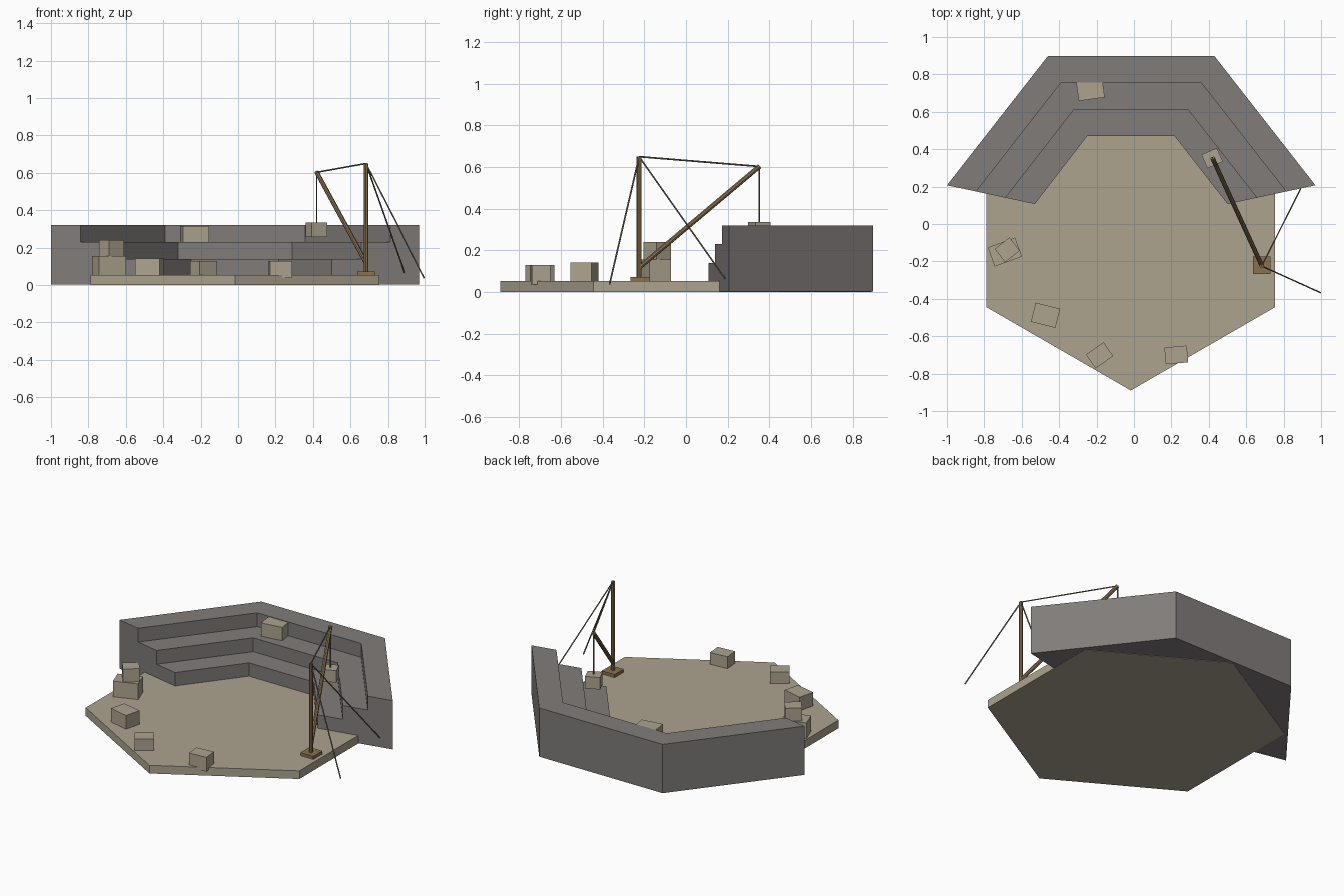
import bpy, math
from mathutils import Vector

if "Cube" in bpy.data.objects:
    bpy.data.objects.remove(bpy.data.objects["Cube"])


def material(name, rgb):
    m = bpy.data.materials.new(name)
    m.diffuse_color = (*rgb, 1.0)
    m.use_nodes = True
    m.node_tree.nodes["Principled BSDF"].inputs["Base Color"].default_value = m.diffuse_color
    return m


SAND = material("sandstone", (0.413, 0.371, 0.275))
GREY = material("grey stone", (0.216, 0.202, 0.193))
WOOD = material("brown timber", (0.25, 0.165, 0.08))
ROPE = material("rope", (0.19, 0.17, 0.125))


def mesh_object(name, verts, faces, mat):
    me = bpy.data.meshes.new(name)
    me.from_pydata(verts, [], faces)
    me.materials.append(mat)
    ob = bpy.data.objects.new(name, me)
    bpy.context.collection.objects.link(ob)
    return ob


def box(name, x, y, z0, z1, sx, sy, angle, mat):
    bpy.ops.mesh.primitive_cube_add(size=1, location=(x, y, (z0 + z1) / 2),
                                    rotation=(0, 0, math.radians(angle)))
    ob = bpy.context.object
    ob.name = name
    ob.scale = (sx, sy, z1 - z0)
    ob.data.materials.append(mat)


def rod(name, a, b, radius, sides, mat):
    a, b = Vector(a), Vector(b)
    d = b - a
    bpy.ops.mesh.primitive_cylinder_add(vertices=sides, radius=radius, depth=d.length,
                                        location=(a + b) / 2)
    ob = bpy.context.object
    ob.name = name
    ob.rotation_euler = d.to_track_quat('Z', 'Y').to_euler()
    ob.data.materials.append(mat)


# Hexagonal paved floor
ring = [(-0.017 + 0.89 * math.sin(k * math.pi / 3), -0.89 * math.cos(k * math.pi / 3))
        for k in range(6)]
mesh_object("floor", [(x, y, z) for z in (0, 0.053) for x, y in ring],
            [tuple(range(5, -1, -1)), tuple(range(6, 12))]
            + [(k, (k + 1) % 6, (k + 1) % 6 + 6, k + 6) for k in range(6)], SAND)

# Stepped wall: one stair section swept along four stations (outer point, inner point)
stations = [((-1.0, 0.207), (-0.53, 0.107)), ((-0.46, 0.898), (-0.25, 0.47)),
            ((0.43, 0.898), (0.217, 0.47)), ((0.97, 0.207), (0.50, 0.107))]
section = [(0, 0.002), (0, 0.32), (1 / 3, 0.32), (1 / 3, 0.23),
           (2 / 3, 0.23), (2 / 3, 0.14), (1, 0.14), (1, 0.002)]
n = len(section)
verts = [(o[0] + (i[0] - o[0]) * t, o[1] + (i[1] - o[1]) * t, z)
         for o, i in stations for t, z in section]
faces = [(s * n + k, s * n + (k + 1) % n, (s + 1) * n + (k + 1) % n, (s + 1) * n + k)
         for s in range(3) for k in range(n)]
faces += [tuple(range(n - 1, -1, -1)), tuple(range(3 * n, 4 * n))]
wall = mesh_object("stepped_wall", verts, [f[::-1] for f in faces], GREY)

# Loose stone blocks: x, y, bottom, top, width, depth, turn
blocks = [(-0.233, 0.722, 0.23, 0.317, 0.14, 0.11, 8),
          (-0.69, -0.15, 0.04, 0.155, 0.155, 0.108, 20),
          (-0.677, -0.138, 0.155, 0.24, 0.10, 0.09, 38),
          (-0.473, -0.488, 0.04, 0.142, 0.135, 0.105, -14),
          (-0.184, -0.702, 0.04, 0.13, 0.115, 0.09, 35),
          (0.226, -0.70, 0.037, 0.13, 0.12, 0.09, 5),
          (0.418, 0.352, 0.257, 0.335, 0.09, 0.08, 24)]
for k, b in enumerate(blocks):
    box("hanging_block" if k == 6 else f"block_{k + 1}", *b, SAND)

# Crane: base plate, mast and leaning boom
box("crane_base", 0.683, -0.22, 0.045, 0.073, 0.093, 0.093, 0, WOOD)
top, tip = (0.683, -0.225, 0.65), (0.42, 0.352, 0.603)
rod("crane_mast", (0.683, -0.225, 0.06), top, 0.012, 8, WOOD)
rod("crane_boom", (0.683, -0.222, 0.12), tip, 0.012, 8, WOOD)

# Ropes
for name, a, b in (("boom_rope", top, tip),
                   ("hoist_rope", tip, (0.42, 0.352, 0.33)),
                   ("guy_rope_front", top, (0.997, -0.367, 0.037)),
                   ("guy_rope_back", top, (0.89, 0.187, 0.065))):
    rod(name, a, b, 0.004, 6, ROPE)
